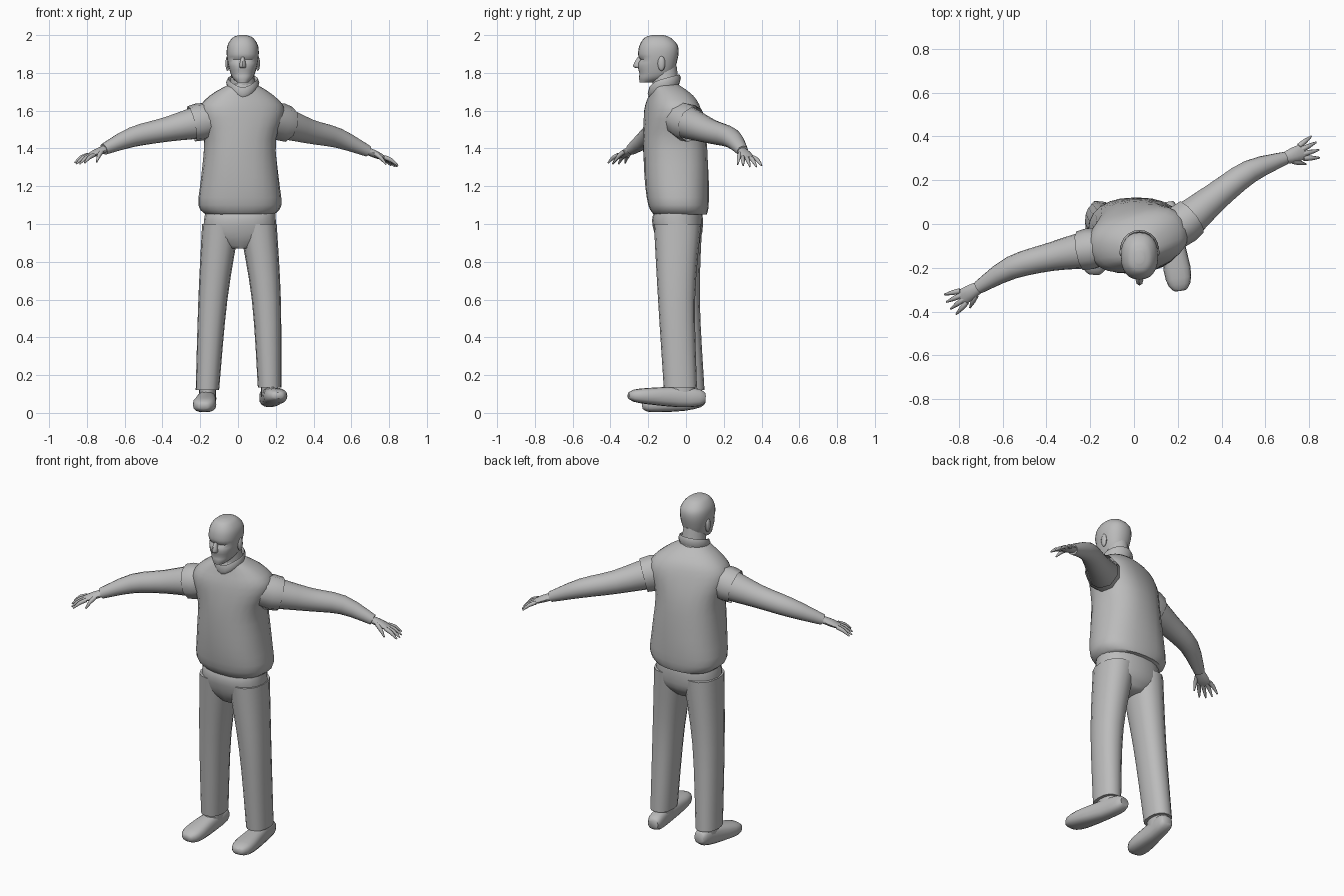
import bpy, bmesh, math
from mathutils import Vector, Matrix

cube = bpy.data.objects.get("Cube")
if cube:
    bpy.data.objects.remove(cube, do_unlink=True)

grey = bpy.data.materials.new("plain grey")
grey.use_nodes = True
grey.diffuse_color = (0.5, 0.5, 0.5, 1)
grey.node_tree.nodes["Principled BSDF"].inputs["Base Color"].default_value = grey.diffuse_color
UP = Vector((0, 0, 1))


def finish(name, bm):
    bmesh.ops.recalc_face_normals(bm, faces=bm.faces)
    mesh = bpy.data.meshes.new(name)
    bm.to_mesh(mesh)
    bm.free()
    mesh.materials.append(grey)
    obj = bpy.data.objects.new(name, mesh)
    bpy.context.collection.objects.link(obj)
    bpy.ops.object.select_all(action="DESELECT")
    obj.select_set(True)
    bpy.context.view_layer.objects.active = obj
    bpy.ops.object.shade_smooth_by_angle(angle=math.radians(50))


def smooth_keys(keys, steps):
    """Run a soft curve through the key sections."""
    last = len(keys) - 1
    result = []
    for i in range(last):
        before, start, end, after = (keys[min(max(k, 0), last)] for k in range(i - 1, i + 3))
        for step in range(steps):
            t = step / steps
            result.append([b + t / 2 * (c - a + t * (2 * a - 5 * b + 4 * c - d
                                                     + t * (3 * (b - c) + d - a)))
                           for a, b, c, d in zip(before, start, end, after)])
    return result + [list(keys[last])]


def loft(name, keys, upright=False, sides=16, power=2, steps=3, capped=True,
         twist=None, shape=None):
    """Skin sections given as x, y, z, half width, half depth."""
    sections = smooth_keys(keys, steps)
    centres = [Vector(section[:3]) for section in sections]
    bm = bmesh.new()
    loops = []
    for i, (centre, section) in enumerate(zip(centres, sections)):
        if upright:
            turn = Matrix.Rotation(twist(centre.z) if twist else 0, 3, "Z")
            u, v = turn @ Vector((1, 0, 0)), turn @ Vector((0, 1, 0))
        else:
            along = (centres[min(i + 1, len(centres) - 1)] - centres[max(i - 1, 0)]).normalized()
            u = along.cross(UP).normalized()
            v = u.cross(along)
        loop = []
        for k in range(sides):
            angle = math.tau * k / sides
            c, s = math.cos(angle), math.sin(angle)
            point = (centre + u * section[3] * math.copysign(abs(c) ** (2 / power), c)
                     + v * section[4] * math.copysign(abs(s) ** (2 / power), s))
            loop.append(bm.verts.new(shape(point) if shape else point))
        loops.append(loop)
    for low, high in zip(loops, loops[1:]):
        for k in range(sides):
            n = (k + 1) % sides
            bm.faces.new((low[k], low[n], high[n], high[k]))
    if capped:
        bm.faces.new(loops[0])
        bm.faces.new(loops[-1])
    finish(name, bm)


def blob(name, centre, size):
    bm = bmesh.new()
    bmesh.ops.create_uvsphere(bm, u_segments=10, v_segments=8, radius=1)
    bmesh.ops.transform(bm, verts=bm.verts,
                        matrix=Matrix.LocRotScale(Vector(centre), None, Vector(size)))
    finish(name, bm)


# Sweater, turning towards the shoulders
def shoulder_turn(z):
    return math.radians(14) * min(max((z - 1.2) / 0.4, 0), 1)


loft("sweater", [
    (.01, -.03, 1.05, .18, .14), (.01, -.04, 1.1, .22, .16), (.01, -.05, 1.25, .205, .17),
    (.01, -.06, 1.45, .19, .165), (.02, -.07, 1.6, .23, .14),
    (.02, -.08, 1.68, .17, .11), (.025, -.11, 1.74, .07, .065)],
    upright=True, sides=24, power=2.4, twist=shoulder_turn)


# Collar, high at the nape and dipping to a point in front
def collar_dip(point):
    front = max(0, -(point.y + .115) / .08)
    point.z += (point.y + .115) * .28 - .025 * front ** 4
    return point


loft("collar", [(.025, -.115, z, r, r) for z, r in
                ((1.72, .08), (1.75, .088), (1.77, .08), (1.73, .065))],
     upright=True, sides=20, steps=1, capped=False, shape=collar_dip)


# Head, with hollow eyes and mouth
def face_relief(point):
    if point.y < -.18:
        nearness = min(1, (-.18 - point.y) / .05)
        eyes = math.exp(-((point.z - 1.87) / .012) ** 2)
        mouth = math.exp(-((point.z - 1.795) / .01) ** 2)
        point.y += nearness * (.014 * eyes + .006 * mouth)
    return point


loft("neck", [(.025, -.1, 1.68, .075, .07), (.025, -.12, 1.84, .055, .07)],
     upright=True, steps=1)
loft("head", [(.025, -.21, 1.75, .03, .035), (.025, -.165, 1.785, .06, .085),
              (.025, -.15, 1.87, .082, .105), (.025, -.145, 1.94, .082, .103),
              (.025, -.15, 1.985, .055, .07), (.025, -.15, 2, .02, .03)],
     upright=True, sides=24, power=2.3, steps=5, shape=face_relief)
loft("nose", [(.025, -.25, 1.825, .012, .012), (.025, -.255, 1.838, .018, .026),
              (.025, -.245, 1.885, .008, .01)], upright=True, sides=8)
for side, label in ((-1, "right"), (1, "left")):
    blob(label + "_ear", (.025 + side * .08, -.13, 1.85), (.012, .02, .04))


# Hand with a fan of fingers; the thumb points to the front
def hand(label, side, wrist, forward):
    forward = forward.normalized()
    across = forward.cross(UP).normalized() * side
    loft(label + "_palm", [(*(wrist + forward * reach), width, thick)
                           for reach, width, thick in
                           ((-.02, .024, .02), (.05, .035, .019), (.1, .035, .01))], sides=10)

    def finger(part, root, direction, length):
        bend = -UP * length * .2
        points = [root, root + direction * length * .5, root + direction * length + bend]
        loft(label + part, [(*p, r, r) for p, r in zip(points, (.012, .011, .004))],
             sides=8, steps=2)

    for i in range(4):
        spread = i - 1.5
        finger(f"_finger_{i + 1}", wrist + forward * .085 - across * spread * .02,
               (forward - across * spread * .2).normalized(), .09 - .008 * abs(spread))
    finger("_thumb", wrist + forward * .03 + across * .025,
           (forward + across * .6 - UP * .4).normalized(), .075)


# Arms: sleeve, loose armhole edge and hand
def arm(label, side, joints, radii):
    points = [Vector(joint) for joint in joints]
    loft(label + "_sleeve", [(*p, r, r) for p, r in zip(points, radii)])
    outward = points[2] - points[1]
    loft(label + "_armhole", [(*(points[1] + outward * t), r, r * 1.05)
                              for t, r in ((-.4, .085), (0, .097), (.25, .092))],
         sides=9, steps=1, capped=False)
    hand(label + "_hand", side, points[-1], points[-1] - points[-2])


radii = (.085, .087, .065, .053, .03)
arm("left", 1, [(.12, -.05, 1.56), (.22, 0, 1.54), (.38, .13, 1.49),
                (.53, .24, 1.455), (.69, .3, 1.385)], radii)
arm("right", -1, [(-.1, -.1, 1.56), (-.2, -.115, 1.54), (-.38, -.15, 1.5),
                  (-.56, -.2, 1.46), (-.71, -.29, 1.395)], radii)

# Trousers
loft("hips", [(.01, -.045, .87, .07, .08), (.01, -.04, .93, .18, .12),
              (.01, -.045, 1.02, .19, .135), (.015, -.04, 1.08, .18, .12)],
     upright=True, sides=20, power=2.3)


def trouser_leg(label, hip, knee, cuff):
    loft(label + "_trouser_leg", [(*hip, .1, .125), (*knee, .077, .098), (*cuff, .062, .088)],
         upright=True, power=2.3, steps=4)
    ankle = Vector(cuff)
    loft(label + "_ankle", [(*(ankle + UP * rise), .045, .075) for rise in (-.05, .04)],
         upright=True, steps=1)


trouser_leg("left", (.105, -.045, 1), (.15, -.05, .6), (.167, -.03, .135))
trouser_leg("right", (-.09, -.04, 1), (-.133, -.025, .6), (-.162, .01, .12))


# Shoes, from heel to toe
def shoe(label, heel, toe):
    keys = [(*Vector(heel).lerp(Vector(toe), t), width, height) for t, width, height in
            ((0, .03, .025), (.08, .043, .046), (.35, .047, .054),
             (.75, .062, .043), (.93, .05, .032), (1, .025, .015))]
    loft(label + "_shoe", keys, power=2.6, steps=2)


shoe("left", (.15, .1, .08), (.212, -.305, .092))
shoe("right", (-.155, .1, .08), (-.184, -.23, .035))
